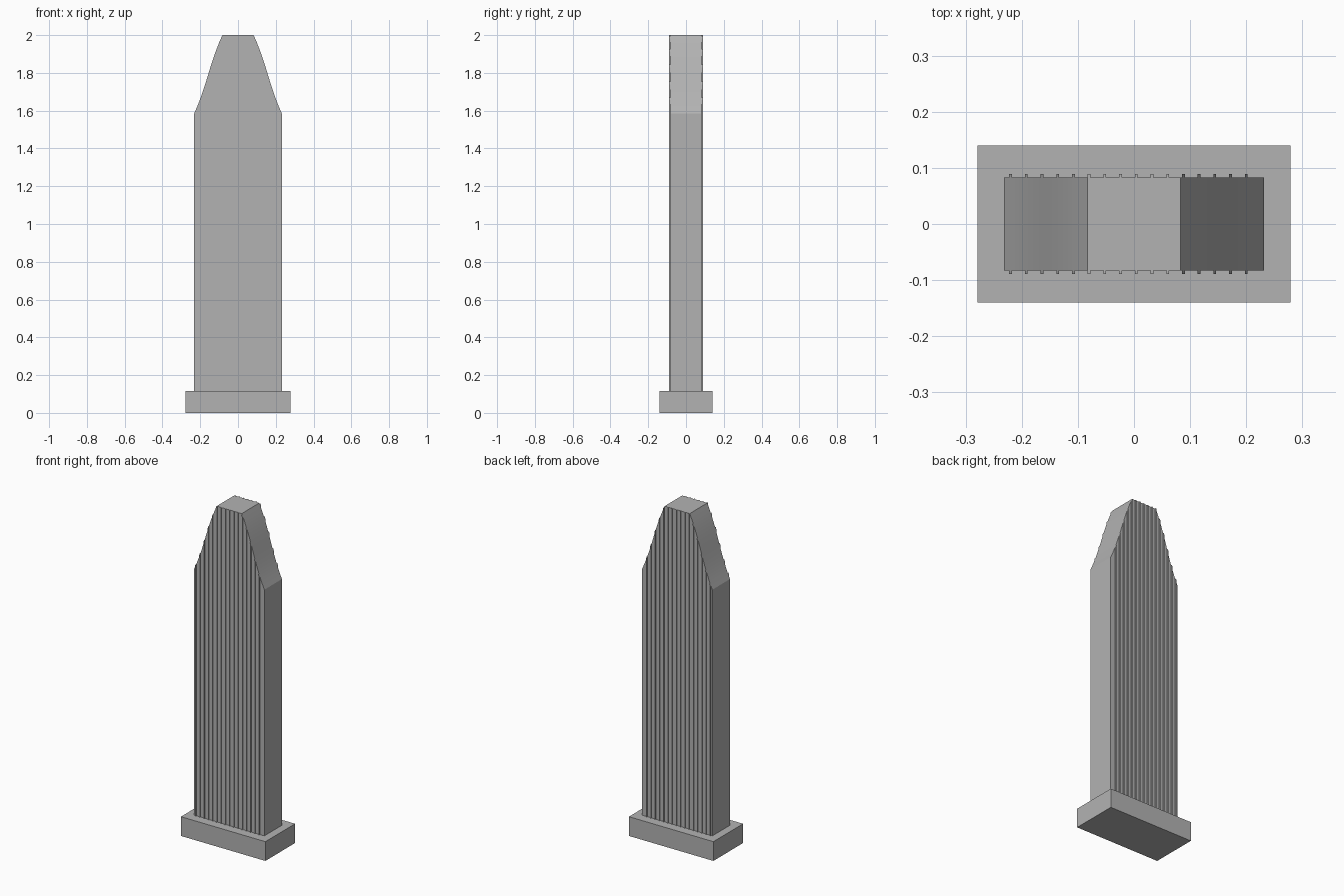
import bpy
import bmesh
from mathutils import Vector
from mathutils.geometry import interpolate_bezier

cube = bpy.data.objects.get("Cube")
if cube:
    bpy.data.objects.remove(cube, do_unlink=True)

GREY = (0.45, 0.45, 0.45, 1)
stone = bpy.data.materials.new("grey stone")
stone.use_nodes = True
stone.diffuse_color = GREY
stone.node_tree.nodes["Principled BSDF"].inputs["Base Color"].default_value = GREY

BASE_TOP, HALF_DEPTH, HALF_WIDTH, TIP = 0.115, 0.083, 0.232, 0.083

# S-shaped shoulder from the widest point up to the flat top, as (x, 0, z)
shoulder = interpolate_bezier(Vector((HALF_WIDTH, 0, 1.585)), Vector((0.16, 0, 1.745)),
                              Vector((0.155, 0, 1.84)), Vector((TIP, 0, 2)), 13)


def outline_height(x):
    """Height of the slab's outline at x."""
    x = abs(x)
    for a, b in zip(shoulder, shoulder[1:]):
        if b.x <= x <= a.x:
            return a.lerp(b, (a.x - x) / (a.x - b.x)).z
    return 2.0


def finish(name, bm):
    bmesh.ops.recalc_face_normals(bm, faces=bm.faces)
    mesh = bpy.data.meshes.new(name)
    bm.to_mesh(mesh)
    bm.free()
    mesh.materials.append(stone)
    obj = bpy.data.objects.new(name, mesh)
    bpy.context.collection.objects.link(obj)
    return obj


def add_box(bm, low, high):
    low, high = Vector(low), Vector(high)
    verts = bmesh.ops.create_cube(bm, size=1)["verts"]
    for v in verts:
        v.co = (low + high) / 2 + v.co * (high - low)
    return verts


# Plinth
bm = bmesh.new()
add_box(bm, (-0.279, -0.14, 0), (0.279, 0.14, BASE_TOP))
finish("plinth", bm)

# Tower slab: outline extruded front to back
right_side = [Vector((HALF_WIDTH, 0, BASE_TOP))] + shoulder
left_side = [Vector((-p.x, 0, p.z)) for p in reversed(right_side)]
bm = bmesh.new()
front = bm.faces.new([bm.verts.new((p.x, -HALF_DEPTH, p.z)) for p in right_side + left_side])
back = bmesh.ops.extrude_face_region(bm, geom=[front], use_keep_orig=True)["geom"]
bmesh.ops.translate(bm, vec=(0, 2 * HALF_DEPTH, 0),
                    verts=[g for g in back if isinstance(g, bmesh.types.BMVert)])
slab = finish("tower_slab", bm)
bpy.context.view_layer.objects.active = slab
slab.select_set(True)
bpy.ops.object.shade_smooth_by_angle(angle=0.2)
slab.select_set(False)

# Thin vertical ribs on front and back, trimmed to the slab outline
RIBS, SPACING, RIB_WIDTH, RIB_DEPTH = 16, 0.028, 0.005, 0.006
for name, side in (("front_ribs", -1), ("back_ribs", 1)):
    bm = bmesh.new()
    for i in range(RIBS):
        x = -0.22 + i * SPACING
        y = sorted((side * (HALF_DEPTH - 0.002), side * (HALF_DEPTH + RIB_DEPTH)))
        for v in add_box(bm, (x - RIB_WIDTH / 2, y[0], BASE_TOP), (x + RIB_WIDTH / 2, y[1], 2)):
            if v.co.z > 1:
                v.co.z = outline_height(v.co.x)
    finish(name, bm)
